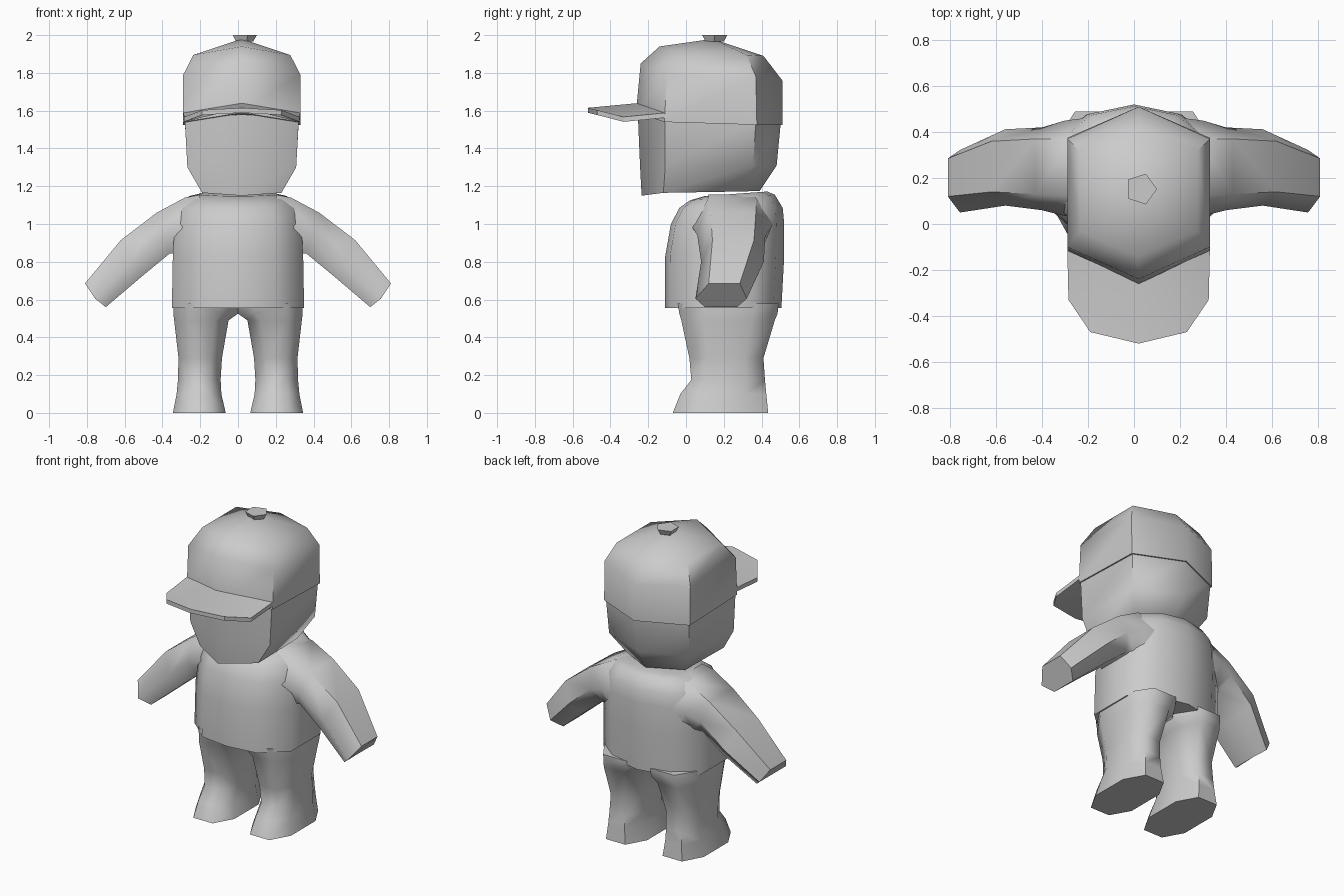
import bpy, bmesh, math

if "Cube" in bpy.data.objects:
    bpy.data.objects.remove(bpy.data.objects["Cube"])

grey = bpy.data.materials.new("plain grey")
grey.diffuse_color = (0.6, 0.6, 0.6, 1)
grey.use_nodes = True
grey.node_tree.nodes["Principled BSDF"].inputs["Base Color"].default_value = grey.diffuse_color


def finish(bm, name, angle):
    bmesh.ops.recalc_face_normals(bm, faces=bm.faces)
    mesh = bpy.data.meshes.new(name)
    bm.to_mesh(mesh)
    bm.free()
    mesh.materials.append(grey)
    ob = bpy.data.objects.new(name, mesh)
    bpy.context.collection.objects.link(ob)
    bpy.ops.object.select_all(action='DESELECT')
    ob.select_set(True)
    bpy.context.view_layer.objects.active = ob
    bpy.ops.object.shade_smooth_by_angle(angle=math.radians(angle))
    return ob


def loft(name, rings, apex=None, angle=55):
    """Skin a stack of rings; close the end with a cap or a point."""
    bm = bmesh.new()
    vs = [[bm.verts.new(p) for p in r] for r in rings]
    n = len(vs[0])
    for a, b in zip(vs, vs[1:]):
        for i in range(n):
            j = (i + 1) % n
            bm.faces.new((a[i], a[j], b[j], b[i]))
    bm.faces.new(vs[0])
    if apex:
        tip = bm.verts.new(apex)
        for i in range(n):
            bm.faces.new((vs[-1][i], vs[-1][(i + 1) % n], tip))
    else:
        bm.faces.new(vs[-1])
    return finish(bm, name, angle)


def mirrored(half, cx=0):
    """Close a right-hand half outline whose ends lie on the centre line."""
    return half + [(2 * cx - x, y, z) for x, y, z in half[-2:0:-1]]


CX = 0.02  # head centre line


def head_ring(hx, ys, zs):
    xs = (CX, CX + hx, CX + hx, CX)
    return mirrored(list(zip(xs, ys, zs)), CX)


# Head: six-sided, open face below the cap
loft("head", [
    head_ring(0.21, (-0.235, -0.12, 0.28, 0.39), (1.15, 1.165, 1.172, 1.175)),
    head_ring(0.288, (-0.243, -0.11, 0.355, 0.48), (1.30, 1.30, 1.31, 1.31)),
    head_ring(0.302, (-0.255, -0.11, 0.37, 0.503), (1.58, 1.56, 1.55, 1.55)),
])

# Cap crown
loft("cap_crown", [
    head_ring(0.31, (-0.265, -0.115, 0.375, 0.51), (1.59, 1.54, 1.525, 1.525)),
    head_ring(0.31, (-0.24, -0.10, 0.37, 0.51), (1.85, 1.79, 1.78, 1.76)),
    head_ring(0.257, (-0.14, -0.03, 0.32, 0.41), (1.94, 1.895, 1.895, 1.89)),
], apex=(CX, 0.14, 1.98))

# Cap brim: arched plate
brim = mirrored([(CX, -0.52, 1.615), (CX + 0.21, -0.47, 1.603), (CX + 0.305, -0.33, 1.567),
                 (CX + 0.31, -0.115, 1.588), (CX, -0.255, 1.64)], CX)
bm = bmesh.new()
top = [bm.verts.new(p) for p in brim]
low = [bm.verts.new((x, y, z - 0.026)) for x, y, z in brim]
for v, flip in ((top, 1), (low, -1)):
    # outline order: front 0, right 1-3, inner 4, left 5-7
    for quad in ((0, 1, 2, 4), (2, 3, 4), (0, 4, 6, 7), (4, 5, 6)):
        bm.faces.new([v[i] for i in quad][::flip])
for i in range(8):
    j = (i + 1) % 8
    bm.faces.new((top[i], low[i], low[j], top[j]))
finish(bm, "cap_brim", 30)

# Cap button: flared pentagon
loft("cap_button", [
    [(0.03 + r * math.cos(k * math.tau / 5), 0.152 + r * math.sin(k * math.tau / 5), z)
     for k in range(5)] for r, z in ((0.05, 1.965), (0.07, 2.0))], angle=30)


# Torso: ten-sided shirt
def torso_ring(z, hx, y0, y1, tilt=0):
    c, h = (y0 + y1) / 2, (y1 - y0) / 2
    shape = ((0, -1), (0.56, -0.92), (1, -0.48), (1, 0.5), (0.6, 0.86), (0, 1))
    return mirrored([(hx * u, c + h * v, z + tilt * v) for u, v in shape])


loft("torso", [
    torso_ring(0.555, 0.35, -0.11, 0.505),
    torso_ring(0.83, 0.345, -0.11, 0.52),
    torso_ring(1.0, 0.335, -0.08, 0.52),
    torso_ring(1.085, 0.31, -0.035, 0.512),
    torso_ring(1.14, 0.26, 0.02, 0.47, 0.015),
    torso_ring(1.16, 0.18, 0.10, 0.43, 0.012),
])


# Arms: six-sided sections with an upper, middle and lower pair of points
def arm_ring(upper, middle, lower):
    pairs = [upper, middle, lower]
    return ([(x, y0, z) for x, z, y0, y1 in pairs]
            + [(x, y1, z) for x, z, y0, y1 in pairs[::-1]])


ARM = [
    arm_ring((0.20, 1.155, 0.12, 0.36), (0.22, 1.00, 0.03, 0.46), (0.22, 0.80, 0.10, 0.38)),
    arm_ring((0.28, 1.14, 0.12, 0.37), (0.30, 0.98, 0.035, 0.45), (0.31, 0.84, 0.10, 0.37)),
    arm_ring((0.43, 1.06, 0.13, 0.37), (0.40, 0.94, 0.06, 0.42), (0.36, 0.845, 0.12, 0.35)),
    arm_ring((0.62, 0.915, 0.14, 0.36), (0.56, 0.80, 0.08, 0.412), (0.50, 0.73, 0.12, 0.34)),
    arm_ring((0.81, 0.685, 0.12, 0.285), (0.757, 0.605, 0.05, 0.322), (0.70, 0.56, 0.10, 0.27)),
]


# Legs: eight-sided sections given by z and x / y extents
def leg_ring(z, x0, x1, y0, y1):
    cx, hx, cy, hy = (x0 + x1) / 2, (x1 - x0) / 2, (y0 + y1) / 2, (y1 - y0) / 2
    shape = ((-0.5, -1), (0.5, -1), (1, -0.5), (1, 0.5),
             (0.5, 1), (-0.5, 1), (-1, 0.5), (-1, -0.5))
    return [(cx + hx * u, cy + hy * v, z) for u, v in shape]


LEG = [
    leg_ring(0.0, 0.065, 0.345, -0.07, 0.435),
    leg_ring(0.10, 0.088, 0.325, -0.03, 0.425),
    leg_ring(0.175, 0.092, 0.318, 0.028, 0.418),
    leg_ring(0.29, 0.085, 0.315, 0.018, 0.41),
    leg_ring(0.49, 0.05, 0.338, -0.025, 0.47),
    leg_ring(0.525, 0.0, 0.342, -0.035, 0.485),
    leg_ring(0.58, 0.0, 0.342, -0.045, 0.49),
]

for side, s in (("right", 1), ("left", -1)):
    for part, rings in (("arm", ARM), ("leg", LEG)):
        loft(f"{side}_{part}", [[(s * x, y, z) for x, y, z in r] for r in rings], angle=60)
